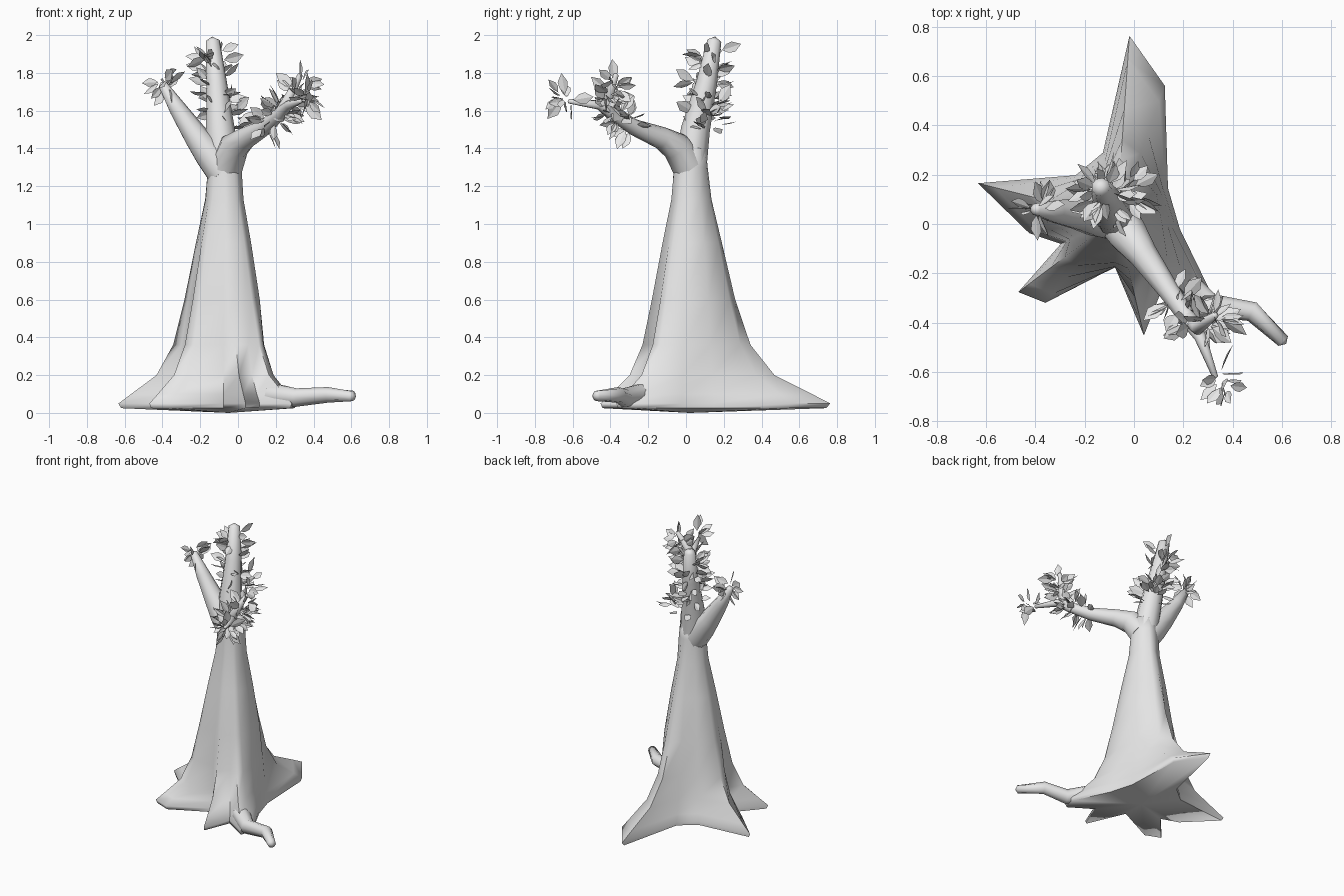
import bpy, bmesh, math, random
from mathutils import Vector, Matrix

random.seed(7)
if "Cube" in bpy.data.objects:
    bpy.data.objects.remove(bpy.data.objects["Cube"])

grey = bpy.data.materials.new("pale grey")
grey.use_nodes = True
grey.diffuse_color = (0.8, 0.8, 0.8, 1)
grey.node_tree.nodes["Principled BSDF"].inputs["Base Color"].default_value = (0.8, 0.8, 0.8, 1)


def finish(name, bm, smooth=True):
    mesh = bpy.data.meshes.new(name)
    bm.to_mesh(mesh)
    bm.free()
    mesh.materials.append(grey)
    obj = bpy.data.objects.new(name, mesh)
    bpy.context.collection.objects.link(obj)
    if smooth:
        bpy.ops.object.select_all(action="DESELECT")
        obj.select_set(True)
        bpy.context.view_layer.objects.active = obj
        bpy.ops.object.shade_smooth_by_angle(angle=math.radians(75))


def loft(name, rings, start, end):
    """Skin equal rings of points and close each end with a fan to a point."""
    bm = bmesh.new()
    loops = [[bm.verts.new(p) for p in ring] for ring in rings]
    n = len(loops[0])
    for a, b in zip(loops, loops[1:]):
        for i in range(n):
            j = (i + 1) % n
            bm.faces.new((a[i], a[j], b[j], b[i]))
    for loop, tip in ((loops[0], start), (loops[-1], end)):
        centre = bm.verts.new(tip)
        for i in range(n):
            bm.faces.new((loop[i], loop[(i + 1) % n], centre))
    bmesh.ops.recalc_face_normals(bm, faces=bm.faces)
    finish(name, bm)


def tube(name, path, sides=9):
    """Tapered limb through (x, y, z, radius) points."""
    pts = [Vector(p[:3]) for p in path]
    rings = []
    for i, p in enumerate(pts):
        along = pts[min(i + 1, len(pts) - 1)] - pts[max(i - 1, 0)]
        turn = Vector((0, 0, 1)).rotation_difference(along.normalized())
        rings.append([p + turn @ Vector((math.cos(t), math.sin(t), 0)) * path[i][3]
                      for t in (math.tau * k / sides for k in range(sides))])
    end = (pts[-1] - pts[-2]).normalized() * path[-1][3] * 0.6
    loft(name, rings, pts[0], pts[-1] + end)


# Trunk flaring into buttress roots: (angle, reach on the ground)
footprint = [(-38, .48), (-10, .26), (30, .24), (70, .57), (86, .74), (102, .27),
             (134, .24), (166, .58), (190, .36), (205, .25), (217, .50), (230, .45),
             (268, .2), (283, .49), (303, .34), (312, .53)]
# (height, core radius, share of root reach)
levels = [(.025, .23, .96), (.05, .23, 1), (.1, .22, .83), (.2, .215, .45), (.36, .205, .22),
          (.6, .185, .1), (.9, .14, .05), (1.13, .1, .02), (1.3, .09, 0), (1.4, .08, 0)]
rings = []
for z, core, share in levels:
    ring = []
    for angle, reach in footprint:
        r = core + (reach - .23) * share
        a = math.radians(angle)
        ring.append((-.07 + r * math.cos(a), .025 + r * math.sin(a), z))
    rings.append(ring)
loft("trunk", rings, (-.05, .02, 0), (-.07, .025, 1.42))

# Bent root
tube("bent_root", [(.18, -.22, .1, .06), (.31, -.33, .08, .05), (.48, -.355, .095, .042),
                   (.605, -.475, .09, .028)])

# Branches
limbs = {
    "main_branch": [(-.07, .02, 1.27, .088), (-.095, .05, 1.5, .078), (-.115, .11, 1.75, .056),
                    (-.135, .15, 1.97, .038)],
    "right_branch": [(-.08, .02, 1.27, .088), (-.15, .03, 1.37, .085), (-.22, .04, 1.46, .068),
                     (-.32, .05, 1.61, .047), (-.4, .06, 1.74, .024)],
    "left_branch": [(-.06, .01, 1.31, .088), (-.02, -.05, 1.41, .08), (.04, -.13, 1.455, .06),
                    (.14, -.27, 1.51, .044), (.23, -.4, 1.59, .034), (.27, -.46, 1.63, .025),
                    (.33, -.62, 1.65, .012)],
    "upright_twig": [(.21, -.37, 1.56, .035), (.26, -.42, 1.65, .03), (.33, -.37, 1.79, .014)],
}
for name, path in limbs.items():
    tube(name, path)


def leaf(bm, base, direction, length):
    """Pointed leaf, slightly folded along its midrib."""
    d = direction.normalized()
    side = d.orthogonal().normalized()
    side.rotate(Matrix.Rotation(random.uniform(0, math.tau), 3, d))
    up = d.cross(side)
    outline = [(0, 0), (.3, .22), (.6, .26), (1, 0), (.6, -.26), (.3, -.22)]
    v = [bm.verts.new(base + (d * u + side * w + up * abs(w) * .2) * length) for u, w in outline]
    bm.faces.new(v[:4])
    bm.faces.new((v[0], v[3], v[4], v[5]))


def foliage(name, start, end, count, spread):
    """Leaves standing out around a line."""
    bm = bmesh.new()
    start, end = Vector(start), Vector(end)
    axis = (end - start).normalized()
    for i in range(count):
        spot = start.lerp(end, (i + random.random()) / count)
        out = Vector([random.gauss(0, 1) for _ in range(3)])
        out = (out - out.project(axis) * .6).normalized()
        leaf(bm, spot + out * spread, out + axis * .2, random.uniform(.08, .12))
    finish(name, bm, smooth=False)


foliage("main_leaves", (-.1, .08, 1.56), (-.13, .145, 1.92), 50, .05)
foliage("back_leaves", (-.05, .12, 1.48), (-.03, .15, 1.62), 16, .05)
foliage("right_leaves", (-.36, .06, 1.71), (-.41, .06, 1.77), 15, .025)
foliage("left_leaves", (.15, -.29, 1.52), (.25, -.42, 1.61), 34, .04)
foliage("upright_leaves", (.27, -.42, 1.64), (.34, -.37, 1.76), 26, .025)
foliage("tip_leaves", (.34, -.61, 1.65), (.38, -.67, 1.68), 13, .025)
